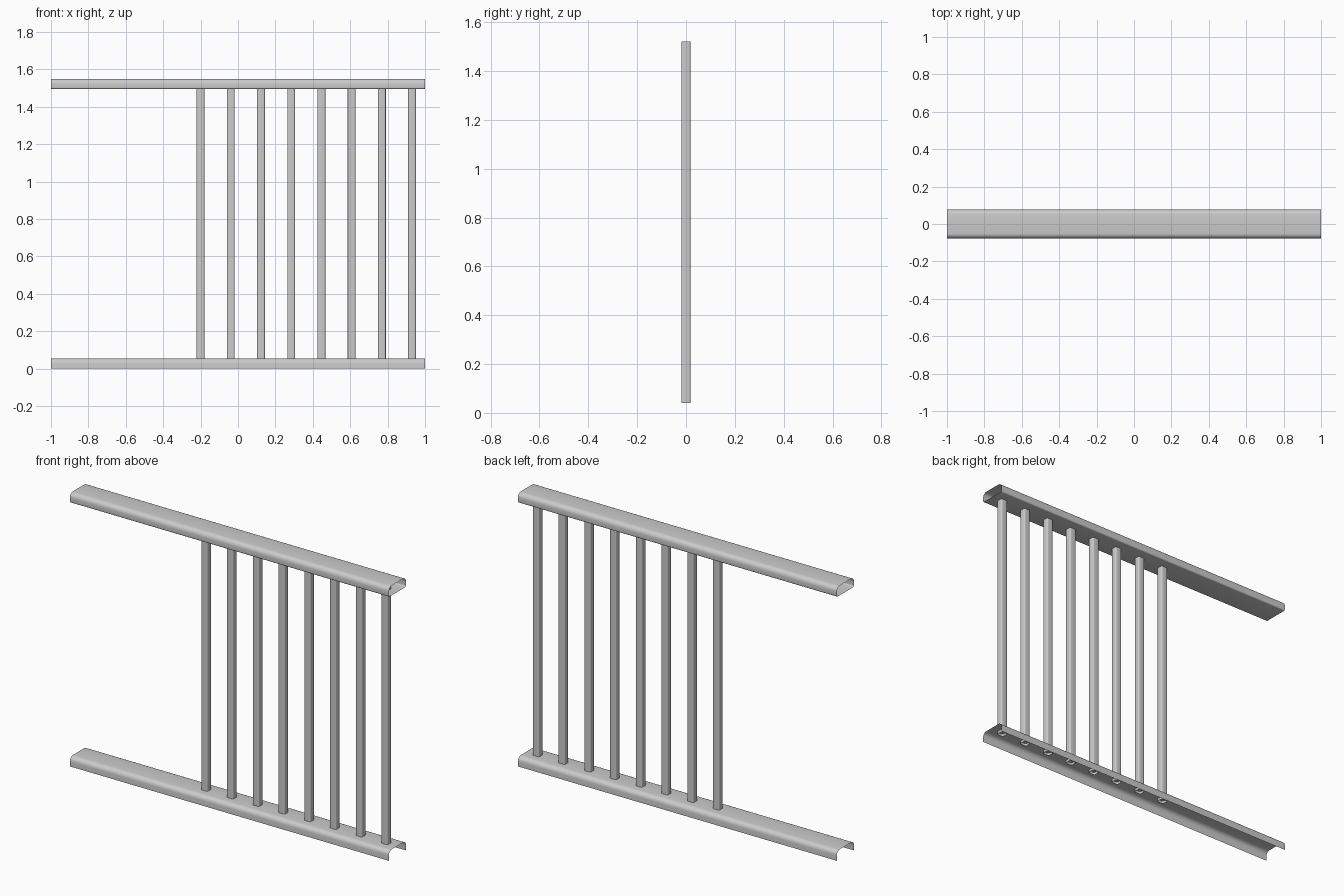
import bpy, math

if "Cube" in bpy.data.objects:
    bpy.data.objects.remove(bpy.data.objects["Cube"])

RAIL_W, RAIL_H = 0.154, 0.055
POST_X, POST_Y = 0.042, 0.038


def corner(cx, cy, r, start, steps=5):
    """Quarter arc, counter-clockwise from the start angle in degrees."""
    return [(cx + r * math.cos(math.radians(start + 90 * i / steps)),
             cy + r * math.sin(math.radians(start + 90 * i / steps)))
            for i in range(steps + 1)]


def rounded_rect(w, h, r_top, r_bottom, steps=5):
    a, b = w / 2, h / 2
    t, u = r_top, r_bottom
    return (corner(a - t, b - t, t, 0, steps) + corner(-a + t, b - t, t, 90, steps)
            + corner(-a + u, -b + u, u, 180, steps) + corner(a - u, -b + u, u, 270, steps))


def sheet(name, profile, place, start, end, closed):
    """Sweep a thin-walled profile straight from start to end, ends open."""
    n = len(profile)
    verts = [place(p, q, s) for s in (start, end) for p, q in profile]
    faces = [(i, (i + 1) % n, n + (i + 1) % n, n + i) for i in range(n if closed else n - 1)]
    mesh = bpy.data.meshes.new(name)
    mesh.from_pydata(verts, [], faces)
    obj = bpy.data.objects.new(name, mesh)
    bpy.context.collection.objects.link(obj)
    bpy.ops.object.select_all(action='DESELECT')
    obj.select_set(True)
    bpy.context.view_layer.objects.active = obj
    bpy.ops.object.shade_smooth_by_angle(angle=math.radians(40))
    return obj


# Top rail: closed hollow tube
sheet("top_rail", rounded_rect(RAIL_W, RAIL_H, 0.026, 0.008),
      lambda p, q, s: (s, p, 1.5225 + q), -1, 1, True)

# Bottom rail: channel open underneath, rounded shoulders
a, r = RAIL_W / 2, 0.026
channel = [(a, 0)] + corner(a - r, RAIL_H - r, r, 0) + corner(-a + r, RAIL_H - r, r, 90) + [(-a, 0)]
sheet("bottom_rail", channel, lambda p, q, s: (s, p, q), -1, 1, False)

# Balusters: hollow square tubes let into both rails, on the right part only
for i in range(8):
    x = -0.2 + i * 0.1615
    sheet(f"baluster_{i + 1}", rounded_rect(POST_X, POST_Y, 0.008, 0.008, 4),
          lambda p, q, s: (x + p, q, s), 0.04, 1.52, True)
